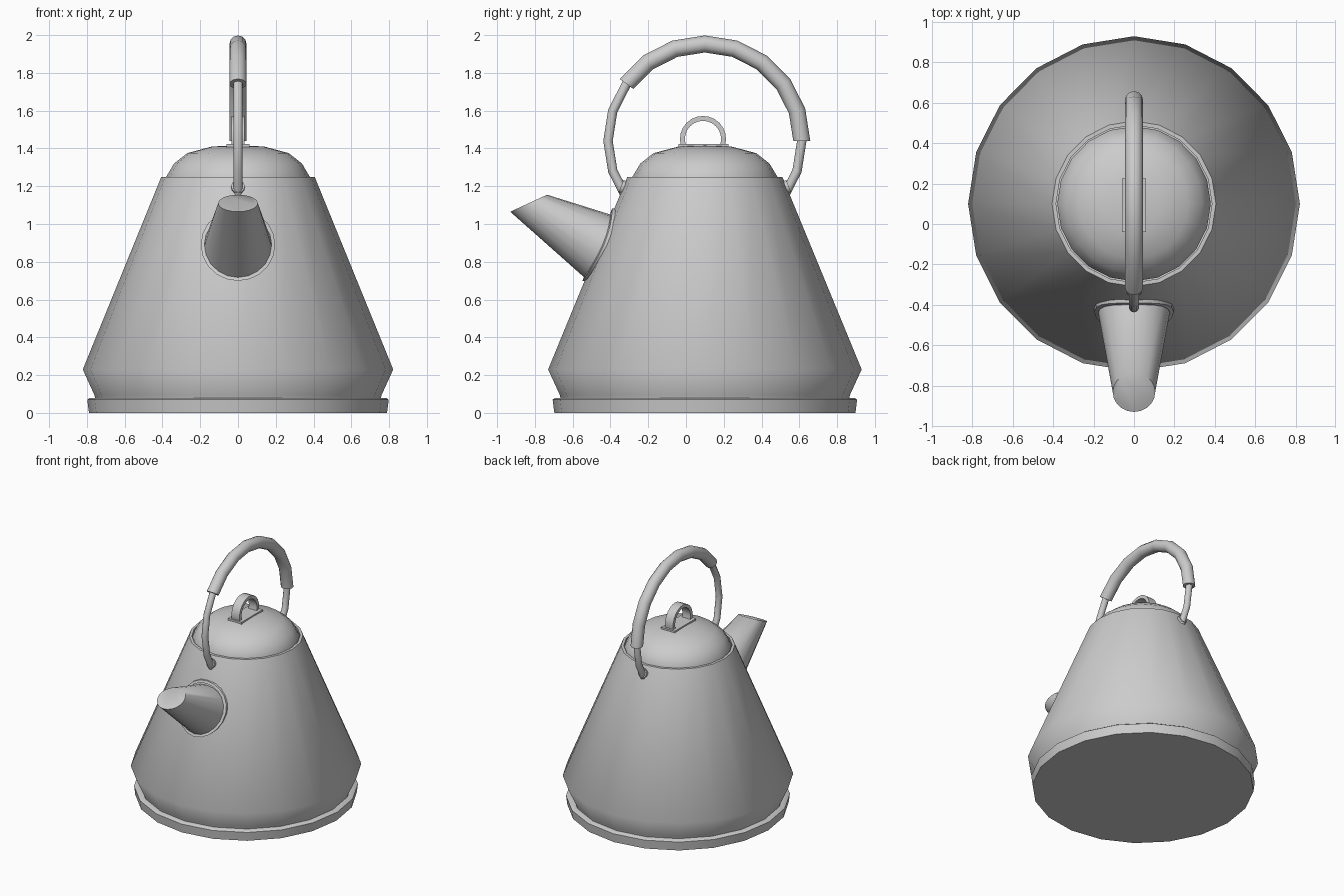
import bpy
import bmesh
from math import sin, cos, pi, radians, sqrt
from mathutils import Vector

if "Cube" in bpy.data.objects:
    bpy.data.objects.remove(bpy.data.objects["Cube"])

AXIS_Y = 0.1   # the pot is set back so the spout has room
SIDES = 20

steel = bpy.data.materials.new("light_grey_steel")
steel.use_nodes = True
steel.diffuse_color = (0.6, 0.6, 0.6, 1)
steel.node_tree.nodes["Principled BSDF"].inputs["Base Color"].default_value = (0.6, 0.6, 0.6, 1)


def loft(name, rings, caps=True, closed=False, angle=52):
    """Skin a list of equally long point loops."""
    bm = bmesh.new()
    loops = [[bm.verts.new(p) for p in ring] for ring in rings]
    pairs = list(zip(loops, loops[1:]))
    if closed:
        pairs.append((loops[-1], loops[0]))
    for a, b in pairs:
        n = len(a)
        for i in range(n):
            j = (i + 1) % n
            bm.faces.new((a[i], a[j], b[j], b[i]))
    if caps and not closed:
        bm.faces.new(loops[0])
        bm.faces.new(loops[-1])
    bmesh.ops.recalc_face_normals(bm, faces=bm.faces)
    mesh = bpy.data.meshes.new(name)
    bm.to_mesh(mesh)
    bm.free()
    mesh.materials.append(steel)
    obj = bpy.data.objects.new(name, mesh)
    bpy.context.collection.objects.link(obj)
    bpy.ops.object.select_all(action='DESELECT')
    obj.select_set(True)
    bpy.context.view_layer.objects.active = obj
    bpy.ops.object.shade_smooth_by_angle(angle=radians(angle))
    return obj


def turns(n):
    return [2 * pi * i / n for i in range(n)]


def lathe(name, profile):
    return loft(name, [[(0.99 * r * cos(t), AXIS_Y + r * sin(t), z) for t in turns(SIDES)]
                       for r, z in profile])


def arc_sweep(name, centre, radius, section, start, end, steps, angle=52):
    """Sweep a section (radial, sideways) along an arc in the side plane."""
    rings = []
    for k in range(steps + 1):
        a = radians(start + (end - start) * k / steps)
        rings.append([(s, centre[0] + (radius + d) * cos(a), centre[1] + (radius + d) * sin(a))
                      for d, s in section])
    return loft(name, rings, angle=angle)


def circle(r, n):
    return [(r * cos(t), r * sin(t)) for t in turns(n)]


def wall_y(x, z, lift=0.0):
    """Front surface of the tapering pot wall."""
    r = 0.41 + (1.25 - z) * 0.412 + lift
    return AXIS_Y - sqrt(r * r - x * x)


# Pot and foot
lathe("base_ring", [(0.797, 0), (0.806, 0.07), (0.795, 0.078), (0.74, 0.078)])
lathe("pot_body", [(0.76, 0.06), (0.768, 0.095), (0.83, 0.23), (0.41, 1.25),
                   (0.39, 1.25), (0.39, 1.21)])

# Domed lid
lathe("lid", [(0.384, 1.215), (0.384, 1.25), (0.342, 1.32), (0.272, 1.375),
              (0.14, 1.41), (0.03, 1.416)])

# Knob plate and strap loop
plate = [(-0.06, -0.04), (0.06, -0.04), (0.06, 0.225), (-0.06, 0.225)]
loft("knob_plate", [[(x, y, z) for x, y in plate] for z in (1.395, 1.424)], angle=30)
strap = [(-0.013, -0.035), (0.013, -0.035), (0.013, 0.035), (-0.013, 0.035)]
arc_sweep("lid_knob", (0.09, 1.45), 0.109, strap, -17, 197, 14, angle=40)

# Handle wire, grip and sockets
HANDLE = (AXIS_Y, 1.44)
arc_sweep("handle_wire", HANDLE, 0.513, circle(0.025, 10), -36, 216, 14)
arc_sweep("handle_grip", HANDLE, 0.513, circle(0.045, 12), 0, 144, 8)
for label, side in (("front", -1), ("back", 1)):
    normal = Vector((0, side, 0.412)).normalized()
    up = Vector((0, -side * normal.z, abs(normal.y)))
    spot = Vector((0, AXIS_Y + side * 0.433, 1.195))
    loft(label + "_handle_socket",
         [[spot + normal * h + up * u + Vector((v, 0, 0)) for u, v in circle(0.036, 12)]
          for h in (-0.03, 0.012)])

# Collar hugging the wall around the spout
collar_rings = []
for r, lift in ((0.197, -0.02), (0.197, 0.012), (0.178, 0.012), (0.178, -0.02)):
    collar_rings.append([(r * x, wall_y(r * x, 0.89 + 0.97 * r * z, lift), 0.89 + 0.97 * r * z)
                         for x, z in circle(1, SIDES)])
loft("spout_collar", collar_rings, closed=True, angle=40)

# Tapering spout with a tilted flat mouth
root, mouth = [], []
for x, z in circle(1, SIDES):
    height = 0.875 + 0.17 * z
    root.append((0.18 * x, wall_y(0.18 * x, height, -0.01), height))
    mouth.append((0.105 * x, -0.833 + 0.0975 * z, 1.11 + 0.045 * z))
loft("spout", [root, mouth])
